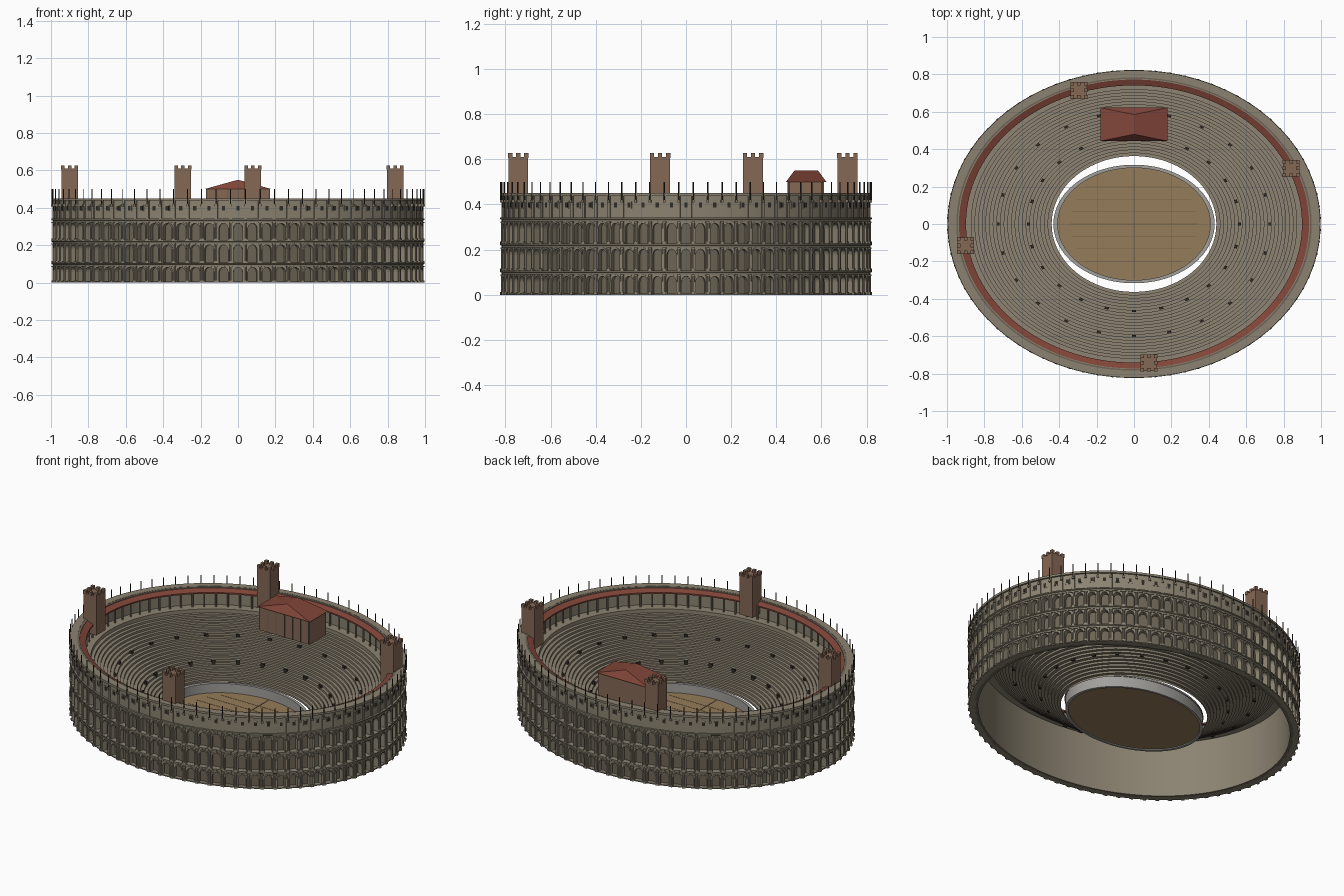
import bpy, bmesh, math
from math import sin, cos, pi
from mathutils import Matrix, Vector

if "Cube" in bpy.data.objects:
    bpy.data.objects.remove(bpy.data.objects["Cube"])

RATIO = 0.825          # depth of the oval relative to its width
BAYS = 80
STEP = 2 * pi / BAYS


def mat(name, r, g, b):
    m = bpy.data.materials.new(name)
    m.diffuse_color = (r, g, b, 1)
    m.use_nodes = True
    m.node_tree.nodes["Principled BSDF"].inputs["Base Color"].default_value = m.diffuse_color
    return m


STONE = mat("stone", 0.26, 0.225, 0.165)
SHADE = mat("shaded_stone", 0.15, 0.125, 0.09)
SEAT = mat("seat_stone", 0.27, 0.23, 0.17)
GREY = mat("pale_stone", 0.36, 0.35, 0.33)
DARK = mat("dark", 0.03, 0.026, 0.02)
RED = mat("red_tile", 0.22, 0.06, 0.04)
BRICK = mat("brick", 0.24, 0.14, 0.09)
SAND = mat("sand", 0.30, 0.20, 0.10)
PLANK = mat("plank_joint", 0.19, 0.125, 0.065)


def P(u, s, z, ratio=RATIO):
    return Vector((s * cos(u), ratio * s * sin(u), z))


def finish(name, bm, material, smooth=False):
    bmesh.ops.remove_doubles(bm, verts=bm.verts, dist=1e-5)
    bmesh.ops.recalc_face_normals(bm, faces=bm.faces)
    me = bpy.data.meshes.new(name)
    bm.to_mesh(me)
    bm.free()
    ob = bpy.data.objects.new(name, me)
    bpy.context.collection.objects.link(ob)
    me.materials.append(material)
    if smooth:
        bpy.ops.object.select_all(action='DESELECT')
        ob.select_set(True)
        bpy.context.view_layer.objects.active = ob
        bpy.ops.object.shade_smooth_by_angle(angle=math.radians(30))
    return ob


def face(bm, pts):
    bm.faces.new([bm.verts.new(p) for p in pts])


def oval_lathe(name, profile, material, closed=True, ratio=RATIO, n=160):
    """Sweep a (radius, height) profile round the oval."""
    bm = bmesh.new()
    rings = [[bm.verts.new(P(2 * pi * i / n, s, z, ratio)) for i in range(n)]
             for s, z in profile]
    pairs = list(zip(rings, rings[1:])) + ([(rings[-1], rings[0])] if closed else [])
    for a, b in pairs:
        for i in range(n):
            j = (i + 1) % n
            bm.faces.new((a[i], a[j], b[j], b[i]))
    return finish(name, bm, material, True)


def band(s0, s1, z0, z1):
    return [(s0, z0), (s1, z0), (s1, z1), (s0, z1)]


def box(bm, x0, x1, y0, y1, z0, z1):
    m = Matrix.Translation(((x0 + x1) / 2, (y0 + y1) / 2, (z0 + z1) / 2))
    bmesh.ops.create_cube(bm, size=1, matrix=m @ Matrix.Diagonal((x1 - x0, y1 - y0, z1 - z0, 1)))


def oval_box(bm, u, du, s0, s1, z0, z1):
    """Box in (angle, radius, height) space."""
    c = [[[bm.verts.new(P(u + a, s, z)) for z in (z0, z1)] for s in (s0, s1)] for a in (-du, du)]
    for k in (0, 1):
        for q in ([c[k][i][j] for i, j in ((0, 0), (0, 1), (1, 1), (1, 0))],
                  [c[i][k][j] for i, j in ((0, 0), (0, 1), (1, 1), (1, 0))],
                  [c[i][j][k] for i, j in ((0, 0), (0, 1), (1, 1), (1, 0))]):
            bm.faces.new(q)


def post(bm, u, s, z0, z1, r, sides=8):
    m = Matrix.Translation(P(u, s, (z0 + z1) / 2))
    bmesh.ops.create_cone(bm, cap_ends=True, segments=sides, radius1=r, radius2=r,
                          depth=z1 - z0, matrix=m)


# Outer wall core, with an inner face that stays plain
oval_lathe("wall_core", band(0.94, 0.957, 0, 0.45), SHADE)
oval_lathe("wall_inner_lining", band(0.936, 0.941, 0, 0.451), STONE)
oval_lathe("attic_wall", band(0.95, 0.985, 0.34, 0.45), STONE)
oval_lathe("wall_foot", band(0.95, 0.988, 0, 0.006), STONE)

# Three storeys of arches with half columns and cornices
storeys = [(0.0, 0.105), (0.105, 0.225), (0.225, 0.34)]
HALF, OPEN, ARC = STEP / 2, STEP * 0.31, 8
facade, trim, cols, blocks = (bmesh.new() for _ in range(4))
S_OUT, S_IN = 0.985, 0.955
for z0, z1 in storeys:
    spring = z1 - 0.048
    arch = [(-OPEN * cos(pi * k / ARC), spring + 0.025 * sin(pi * k / ARC)) for k in range(ARC + 1)]
    rim = [(a * 1.28, spring + (z - spring) * 1.28) for a, z in arch]
    path = [(-OPEN, z0)] + arch + [(OPEN, z0)]
    rims = [(-OPEN * 1.28, z0)] + rim + [(OPEN * 1.28, z0)]
    for i in range(BAYS):
        u = i * STEP
        for sgn in (-1, 1):
            face(facade, [P(u + sgn * a, S_OUT, z) for a, z in
                          ((OPEN, z0), (HALF, z0), (HALF, z1), (OPEN, z1))])
        for (a, za), (b, zb) in zip(arch, arch[1:]):
            face(facade, [P(u + a, S_OUT, za), P(u + b, S_OUT, zb),
                          P(u + b, S_OUT, z1), P(u + a, S_OUT, z1)])
        for (a, za), (b, zb) in zip(path, path[1:]):
            face(facade, [P(u + a, S_OUT, za), P(u + b, S_OUT, zb),
                          P(u + b, S_IN, zb), P(u + a, S_IN, za)])
        # raised arch surround
        for k in range(len(path) - 1):
            q = [path[k], path[k + 1], rims[k + 1], rims[k]]
            face(trim, [P(u + a, 0.990, z) for a, z in q])
            face(trim, [P(u + a, s, z) for (a, z), s in
                        zip((q[3], q[2], q[2], q[3]), (0.99, 0.99, 0.984, 0.984))])
            face(trim, [P(u + a, s, z) for (a, z), s in
                        zip((q[0], q[1], q[1], q[0]), (0.99, 0.99, 0.984, 0.984))])
        v = u + HALF
        post(cols, v, 0.986, z0 + 0.012, z1 - 0.02, 0.0075)
        oval_box(blocks, v, 0.010, 0.98, 0.998, z0, z0 + 0.012)
        oval_box(blocks, v, 0.010, 0.98, 0.997, z1 - 0.022, z1 - 0.015)
    oval_lathe("cornice", [(0.955, z1 - 0.015), (0.990, z1 - 0.015), (0.992, z1 - 0.007),
                           (0.998, z1 - 0.004), (0.998, z1 + 0.002), (0.955, z1 + 0.002)], STONE)
finish("arcade_facade", facade, STONE)
finish("arch_surrounds", trim, STONE)
finish("half_columns", cols, STONE, True)

# Attic pilasters, windows, brackets and masts
windows, masts = bmesh.new(), bmesh.new()
for i in range(BAYS):
    u, v = i * STEP, i * STEP + HALF
    oval_box(blocks, v, 0.008, 0.98, 0.991, 0.342, 0.44)
    oval_box(blocks, u, 0.014, 0.98, 0.988, 0.382, 0.414)
    oval_box(windows, u, 0.009, 0.98, 0.9895, 0.387, 0.409)
    oval_box(blocks, v, 0.007, 0.98, 1.0, 0.408, 0.42)
    post(masts, v, 0.995, 0.41, 0.50, 0.0028, 6)
finish("pilasters_and_brackets", blocks, STONE)
finish("attic_windows", windows, DARK)
finish("awning_masts", masts, DARK)
oval_lathe("top_cornice", band(0.95, 0.996, 0.438, 0.451), STONE)

# Stepped seating as an open shell
ROWS = 22
S0, S1, Z0, Z1 = 0.44, 0.87, 0.07, 0.32
profile = [(S0, Z0 - 0.012)]
for k in range(ROWS):
    z = Z0 + (Z1 - Z0) * k / (ROWS - 1)
    profile += [(S0 + (S1 - S0) * k / ROWS, z), (S0 + (S1 - S0) * (k + 1) / ROWS, z)]
profile += [(0.87, 0.343), (0.94, 0.343)]
oval_lathe("seating_tiers", profile, SEAT, closed=False)

# Stair mouths among the seats
mouths = bmesh.new()
for s in (0.564, 0.727):
    z = Z0 + (Z1 - Z0) * (s - S0) / (S1 - S0)
    for i in range(24):
        oval_box(mouths, 2 * pi * i / 24, 0.011 / s, s - 0.008, s + 0.008, z - 0.012, z + 0.014)
finish("stair_mouths", mouths, DARK)

# Top gallery with columns and tiled roof
gallery = bmesh.new()
for i in range(BAYS):
    post(gallery, i * STEP + HALF, 0.908, 0.343, 0.427, 0.005)
finish("gallery_columns", gallery, STONE, True)
oval_lathe("gallery_roof", [(0.898, 0.425), (0.937, 0.438), (0.937, 0.446), (0.898, 0.433)], RED)

# Arena wall and floor
AR = 0.735
oval_lathe("arena_wall", [(0.408, 0.01), (0.426, 0.01), (0.426, 0.075), (0.431, 0.075),
                          (0.431, 0.085), (0.408, 0.085)], GREY, ratio=AR, n=96)
floor = bmesh.new()
bmesh.ops.create_circle(floor, cap_ends=True, segments=96, radius=0.412,
                        matrix=Matrix.Translation((0, 0, 0.028)) @ Matrix.Diagonal((1, AR, 1, 1)))
for f in list(floor.faces):
    r = bmesh.ops.extrude_face_region(floor, geom=[f])
    bmesh.ops.translate(floor, verts=[g for g in r["geom"] if isinstance(g, bmesh.types.BMVert)],
                        vec=(0, 0, -0.012))
finish("arena_floor", floor, SAND)
joints = bmesh.new()
box(joints, -0.004, 0.004, -0.295, 0.295, 0.026, 0.0295)
for k in range(-3, 4):
    w = 0.34 * math.sqrt(1 - (k * 0.066 / 0.3) ** 2)
    box(joints, -w, w, k * 0.066 - 0.0015, k * 0.066 + 0.0015, 0.026, 0.029)
finish("floor_joints", joints, PLANK)

# Four battlemented towers
for x, y in ((-0.295, 0.715), (0.84, 0.297), (-0.90, -0.115), (0.08, -0.743)):
    t = bmesh.new()
    h = 0.044
    box(t, x - h, x + h, y - h, y + h, 0.37, 0.61)
    for a in (-1, 0, 1):
        for b in (-1, 0, 1):
            if a or b:
                cx, cy = x + a * 0.036, y + b * 0.036
                box(t, cx - 0.0095, cx + 0.0095, cy - 0.0095, cy + 0.0095, 0.605, 0.627)
    finish("tower", t, BRICK)

# Box house with hipped roof
house = bmesh.new()
box(house, -0.172, 0.172, 0.452, 0.612, 0.355, 0.502)
finish("lodge_walls", house, BRICK)
piers = bmesh.new()
for k in range(7):
    x = -0.165 + k * 0.055
    box(piers, x - 0.003, x + 0.003, 0.449, 0.455, 0.355, 0.5)
finish("lodge_piers", piers, SHADE)
roof = bmesh.new()
e = [(-0.18, 0.443, 0.5), (0.18, 0.443, 0.5), (0.18, 0.622, 0.5), (-0.18, 0.622, 0.5)]
a, b = (0, 0.48, 0.55), (0, 0.585, 0.55)
for q in ([e[0], e[1], a], [e[1], e[2], b, a], [e[2], e[3], b], [e[3], e[0], a, b], e[::-1]):
    face(roof, q)
finish("lodge_roof", roof, RED)
